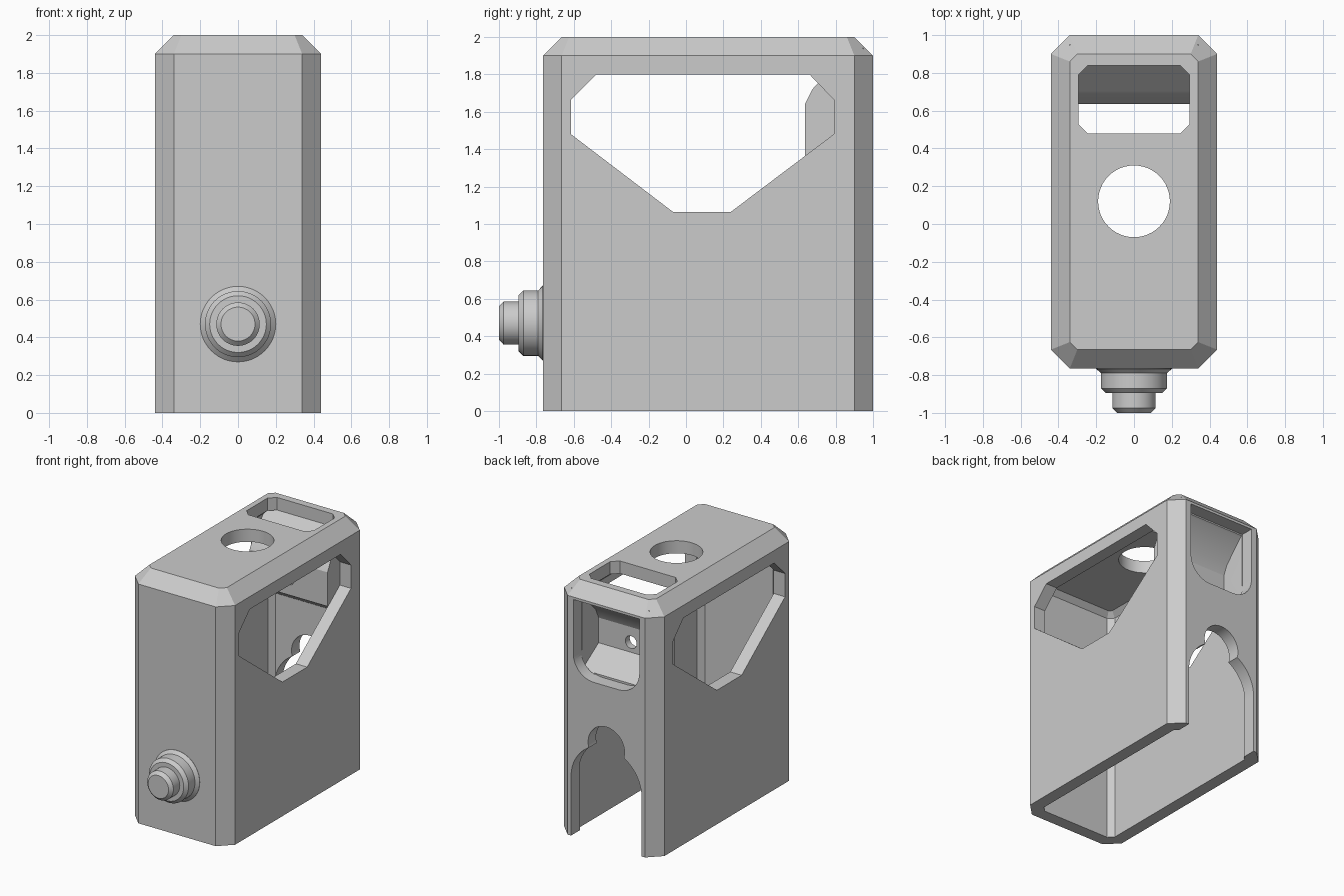
import bpy, bmesh, math
from mathutils import Vector

if "Cube" in bpy.data.objects:
    bpy.data.objects.remove(bpy.data.objects["Cube"], do_unlink=True)

grey = bpy.data.materials.new("plain_grey")
grey.use_nodes = True
COLOR = (0.6, 0.6, 0.6, 1)
grey.diffuse_color = COLOR
grey.node_tree.nodes["Principled BSDF"].inputs["Base Color"].default_value = COLOR


def loft(name, rings):
    """Closed solid through a stack of equal-length rings."""
    bm = bmesh.new()
    loops = [[bm.verts.new(p) for p in ring] for ring in rings]
    n = len(loops[0])
    for a, b in zip(loops, loops[1:]):
        for i in range(n):
            j = (i + 1) % n
            bm.faces.new((a[i], a[j], b[j], b[i]))
    bm.faces.new(loops[0])
    bm.faces.new(loops[-1])
    bmesh.ops.recalc_face_normals(bm, faces=bm.faces)
    mesh = bpy.data.meshes.new(name)
    bm.to_mesh(mesh)
    bm.free()
    mesh.materials.append(grey)
    ob = bpy.data.objects.new(name, mesh)
    bpy.context.collection.objects.link(ob)
    return ob


def prism(name, outline, axis, lo, hi):
    """Extrude a 2D outline along x, y or z."""
    place = {"x": lambda p, t: (t, p[0], p[1]),
             "y": lambda p, t: (p[0], t, p[1]),
             "z": lambda p, t: (p[0], p[1], t)}[axis]
    return loft(name, [[place(p, t) for p in outline] for t in (lo, hi)])


def chamfered(half, y0, y1, c):
    return [(half, y0 + c), (half, y1 - c), (half - c, y1), (c - half, y1),
            (-half, y1 - c), (-half, y0 + c), (c - half, y0), (half - c, y0)]


def arc(cx, cy, r, start=0, end=360, n=48):
    steps = n if end - start == 360 else n + 1
    angles = [math.radians(start + (end - start) * i / n) for i in range(steps)]
    return [(cx + r * math.cos(a), cy + r * math.sin(a)) for a in angles]


def level(half, y0, y1, c, z):
    return [(x, y, z) for x, y in chamfered(half, y0, y1, c)]


def combine(target, other, operation="DIFFERENCE"):
    mod = target.modifiers.new("cut", "BOOLEAN")
    mod.operation, mod.object, mod.solver = operation, other, "EXACT"
    bpy.context.view_layer.objects.active = target
    bpy.ops.object.modifier_apply(modifier=mod.name)
    bpy.data.objects.remove(other, do_unlink=True)


# Hollow housing, open at the bottom
housing = loft("housing", [level(.44, -.765, 1, .1, 0),
                           level(.44, -.765, 1, .1, 1.9),
                           level(.34, -.665, .9, .04, 2)])
combine(housing, loft("hollow", [level(.34, -.665, .9, .04, -.1),
                                 level(.34, -.665, .9, .04, 1.86),
                                 level(.30, -.625, .86, .02, 1.9)]))

# Side windows, through both walls
window = [(-.07, 1.065), (.24, 1.065), (.79, 1.48), (.79, 1.665), (.66, 1.8),
          (-.48, 1.8), (-.615, 1.665), (-.615, 1.48)]
combine(housing, prism("window_cut", window, "x", -1, 1))

# Round hole and slot in the top
combine(housing, prism("top_hole", arc(0, .12, .19), "z", 1.7, 2.2))
combine(housing, prism("top_slot", chamfered(.295, .48, .84, .05), "z", 1.7, 2.2))

# Arched keyhole at the bottom of the back
arch = [(.31, -.2)] + arc(0, .47, .31, 0, 180) + [(-.31, -.2)]
combine(housing, prism("arch_cut", arch, "y", .8, 1.2))
combine(housing, prism("arch_notch", arc(0, .785, .16), "y", .79, 1.21))

# Pocket inside the back wall with a sloped roof
pocket = [(.635, 1.37), (.92, 1.19), (.95, 1.22), (.95, 1.94), (.88, 1.94),
          (.675, 1.72), (.635, 1.64)]
combine(housing, prism("pocket", pocket, "x", -.342, .342), "UNION")
cavity = [(.69, 1.42), (.905, 1.28), (.905, 1.875), (.88, 1.86),
          (.725, 1.695), (.69, 1.62)]
combine(housing, prism("pocket_cavity", cavity, "x", -.285, .285))
opening = ([(.29, 1.88), (-.29, 1.88)] + arc(-.11, 1.45, .18, 180, 270, 12)
           + arc(.11, 1.45, .18, 270, 360, 12))
combine(housing, prism("pocket_opening", opening, "y", .895, 1.2))
combine(housing, prism("peep_hole", arc(0, 1.5, .05, n=24), "y", .6, .75))

# Stepped round knob on the front
steps = [(.2, -.75), (.2, -.767), (.175, -.79), (.175, -.87), (.15, -.895),
         (.115, -.895), (.115, -.975), (.09, -1)]
knob = loft("front_knob", [[(x, y, z) for x, z in arc(0, .47, r)] for r, y in steps])

for ob in (housing, knob):
    bpy.ops.object.select_all(action="DESELECT")
    ob.select_set(True)
    bpy.context.view_layer.objects.active = ob
    bpy.ops.object.shade_smooth_by_angle(angle=math.radians(20))
